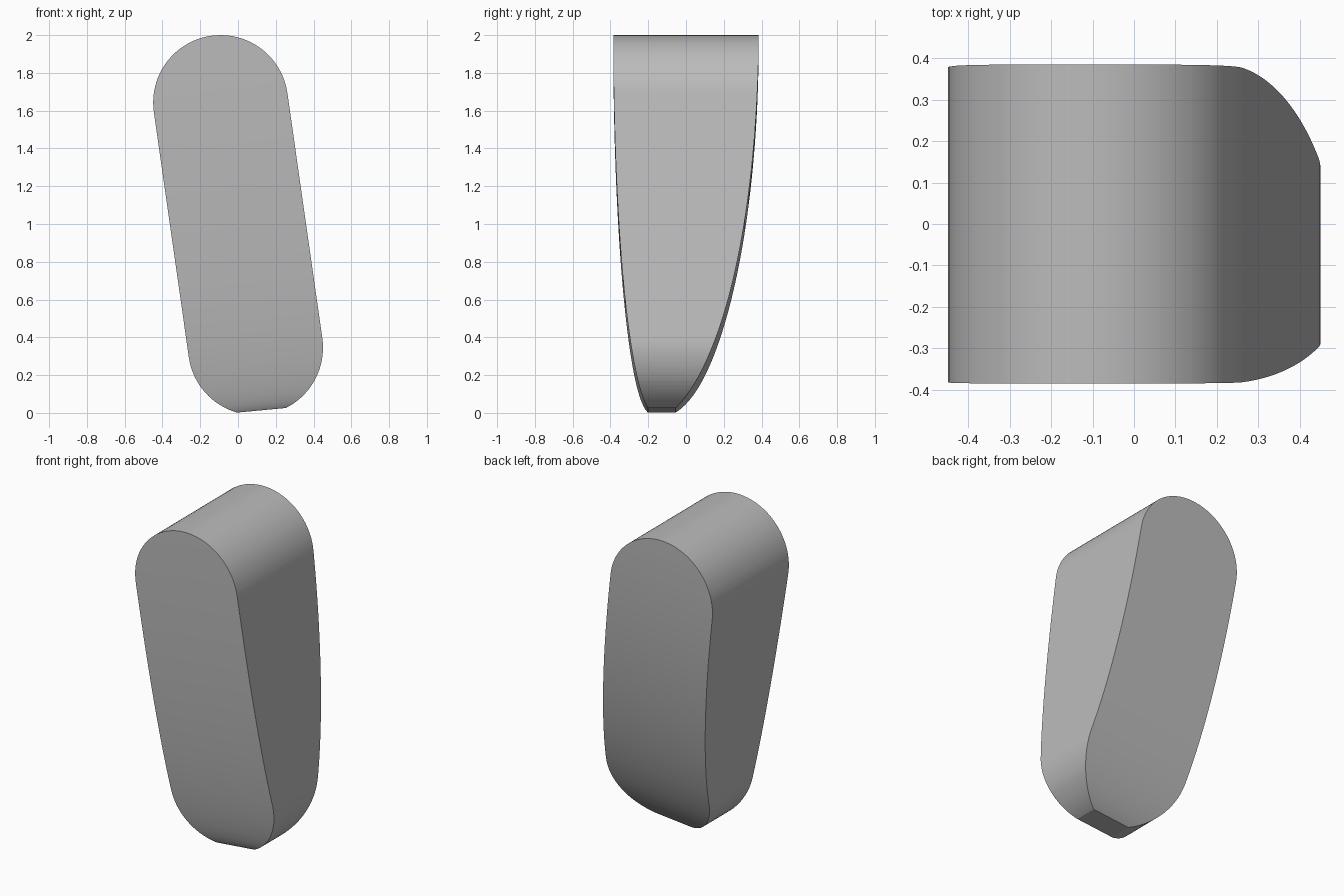
import bpy, bmesh, math
from mathutils import Vector

cube = bpy.data.objects.get("Cube")
if cube:
    bpy.data.objects.remove(cube)

TOP = Vector((-0.092, 0, 1.643))
LOW = Vector((0.093, 0, 0.345))
RADIUS = 0.357
ARC_STEPS = 48
SLICES = 56
SLANT = Vector((-0.094, 0, 0.9956))  # height direction of the thickness profile


def ellipse(h, centre, width, height):
    """Quarter-ellipse depth that narrows towards the foot."""
    s = min(1, abs(2.008 - h) / height)
    return centre + width * math.sqrt(1 - s * s)


# Leaning rounded outline
axis = (TOP - LOW).normalized()
across = Vector((axis.z, 0, -axis.x))
outline = []
for centre, start in ((TOP, 0), (LOW, math.pi)):
    for i in range(ARC_STEPS + 1):
        a = start + math.pi * i / ARC_STEPS
        outline.append(centre + RADIUS * (across * math.cos(a) + axis * math.sin(a)))

bm = bmesh.new()
bm.faces.new([bm.verts.new(p) for p in outline])


def cut(h, trim=False):
    bmesh.ops.bisect_plane(bm, geom=bm.verts[:] + bm.edges[:] + bm.faces[:],
                           plane_co=SLANT * h, plane_no=SLANT, clear_inner=trim)


# Flat foot, then slices that let the faces curve (closer together low down)
cut(0.002, trim=True)
for i in range(1, SLICES):
    cut(2 * (i / SLICES) ** 1.5)

# Front and back curve inwards by different amounts
result = bmesh.ops.extrude_face_region(bm, geom=bm.faces[:], use_keep_orig=True)
back = {v for v in result["geom"] if isinstance(v, bmesh.types.BMVert)}
for v in bm.verts:
    h = v.co.dot(SLANT)
    if v in back:
        v.co.y = ellipse(h, -0.17, 0.555, 2.05)
    else:
        v.co.y = -ellipse(h, 0.178, 0.207, 2.018)
bmesh.ops.recalc_face_normals(bm, faces=bm.faces[:])

mesh = bpy.data.meshes.new("tapered_body")
bm.to_mesh(mesh)
bm.free()
body = bpy.data.objects.new("tapered_body", mesh)
bpy.context.collection.objects.link(body)

# Plain grey
grey = bpy.data.materials.new("light_grey")
grey.use_nodes = True
colour = (0.5, 0.5, 0.5, 1)
grey.diffuse_color = colour
grey.node_tree.nodes["Principled BSDF"].inputs["Base Color"].default_value = colour
mesh.materials.append(grey)

# Smooth curves, crisp rims
bpy.ops.object.select_all(action="DESELECT")
body.select_set(True)
bpy.context.view_layer.objects.active = body
bpy.ops.object.shade_smooth_by_angle(angle=math.radians(15))
